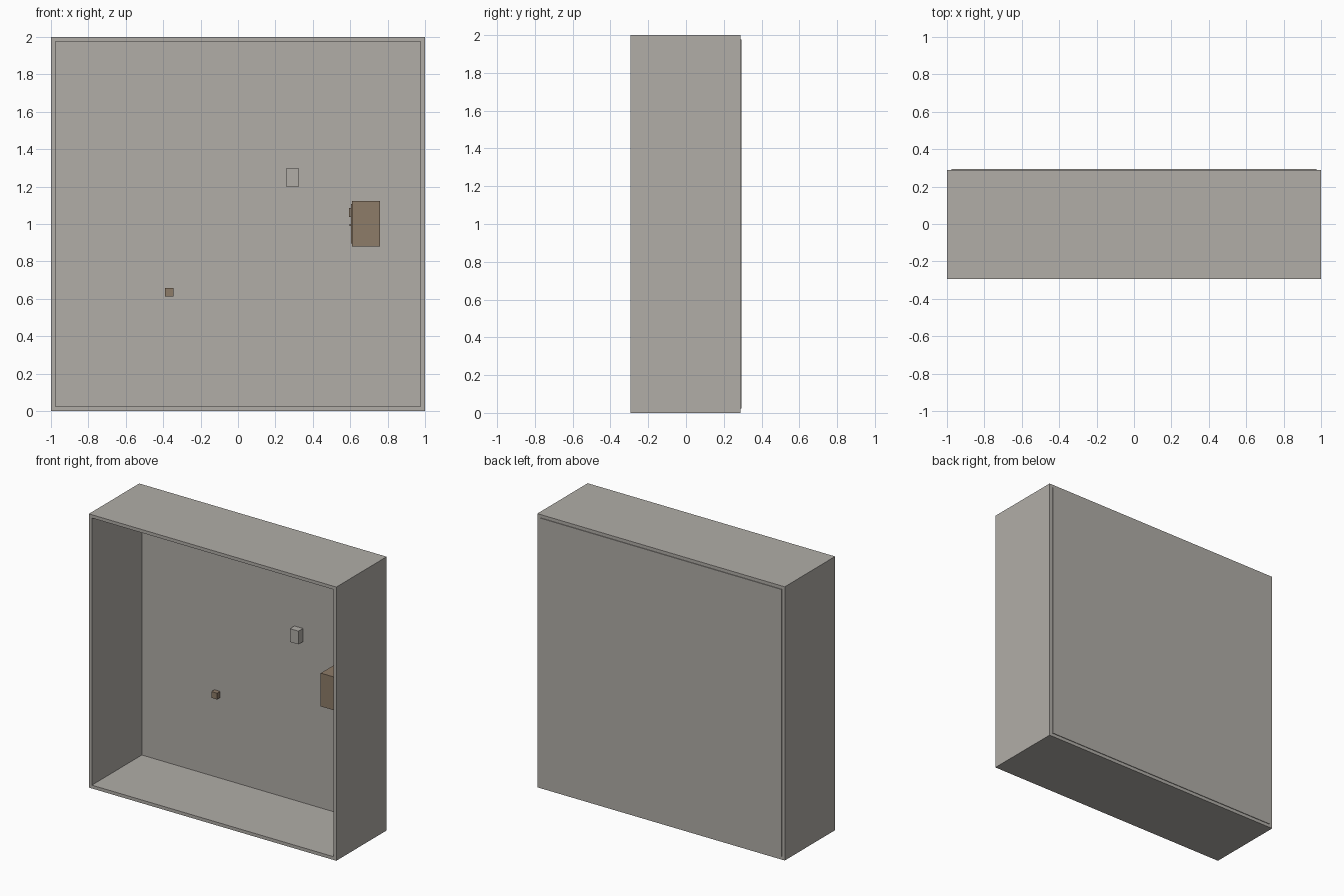
import bpy

old = bpy.data.objects.get("Cube")
if old:
    bpy.data.objects.remove(old, do_unlink=True)


def material(name, rgb):
    m = bpy.data.materials.new(name)
    m.use_nodes = True
    m.diffuse_color = (*rgb, 1)
    m.node_tree.nodes["Principled BSDF"].inputs["Base Color"].default_value = (*rgb, 1)
    return m


GREY = material("warm_grey", (0.44, 0.42, 0.39))
BROWN = material("dull_brown", (0.27, 0.2, 0.14))


def box(name, xs, ys, zs, mat):
    """Box spanning the given ranges on each axis."""
    spans = (xs, ys, zs)
    bpy.ops.mesh.primitive_cube_add(size=1)
    ob = bpy.context.object
    ob.name = name
    for v in ob.data.vertices:
        v.co = [lo + (c + 0.5) * (hi - lo) for c, (lo, hi) in zip(v.co, spans)]
    ob.data.materials.append(mat)
    return ob


WALL = 0.024
FRONT, FRAME_BACK, BACK = -0.293, 0.288, 0.293
PANEL = 0.284
INNER = 1 - WALL
DEPTH = (FRONT, FRAME_BACK)

# Cabinet shell, open at the front
box("top_wall", (-1, 1), DEPTH, (2 - WALL, 2), GREY)
box("bottom_wall", (-1, 1), DEPTH, (0, WALL), GREY)
for side, s in (("left", 1), ("right", -1)):
    box(side + "_wall", sorted((s * INNER, s)), DEPTH, (WALL, 2 - WALL), GREY)

# Back panel, standing slightly proud of the shell
box("back_panel", (-INNER, INNER), (PANEL, BACK), (WALL, 2 - WALL), GREY)

# Fittings on the inside of the back panel
box("junction_box", (0.257, 0.326), (0.232, PANEL), (1.2, 1.297), GREY)
box("small_block", (-0.39, -0.344), (0.249, PANEL), (0.612, 0.658), BROWN)
box("control_box", (0.61, 0.758), (0.084, PANEL), (0.88, 1.123), BROWN)

# Side plate, knob and stud on the control box
box("side_plate", (0.605, 0.61), (0.11, 0.26), (0.895, 1.108), BROWN)
box("side_knob", (0.593, 0.605), (0.16, 0.21), (1.037, 1.085), BROWN)
box("side_stud", (0.597, 0.605), (0.18, 0.19), (0.99, 1.0), BROWN)
